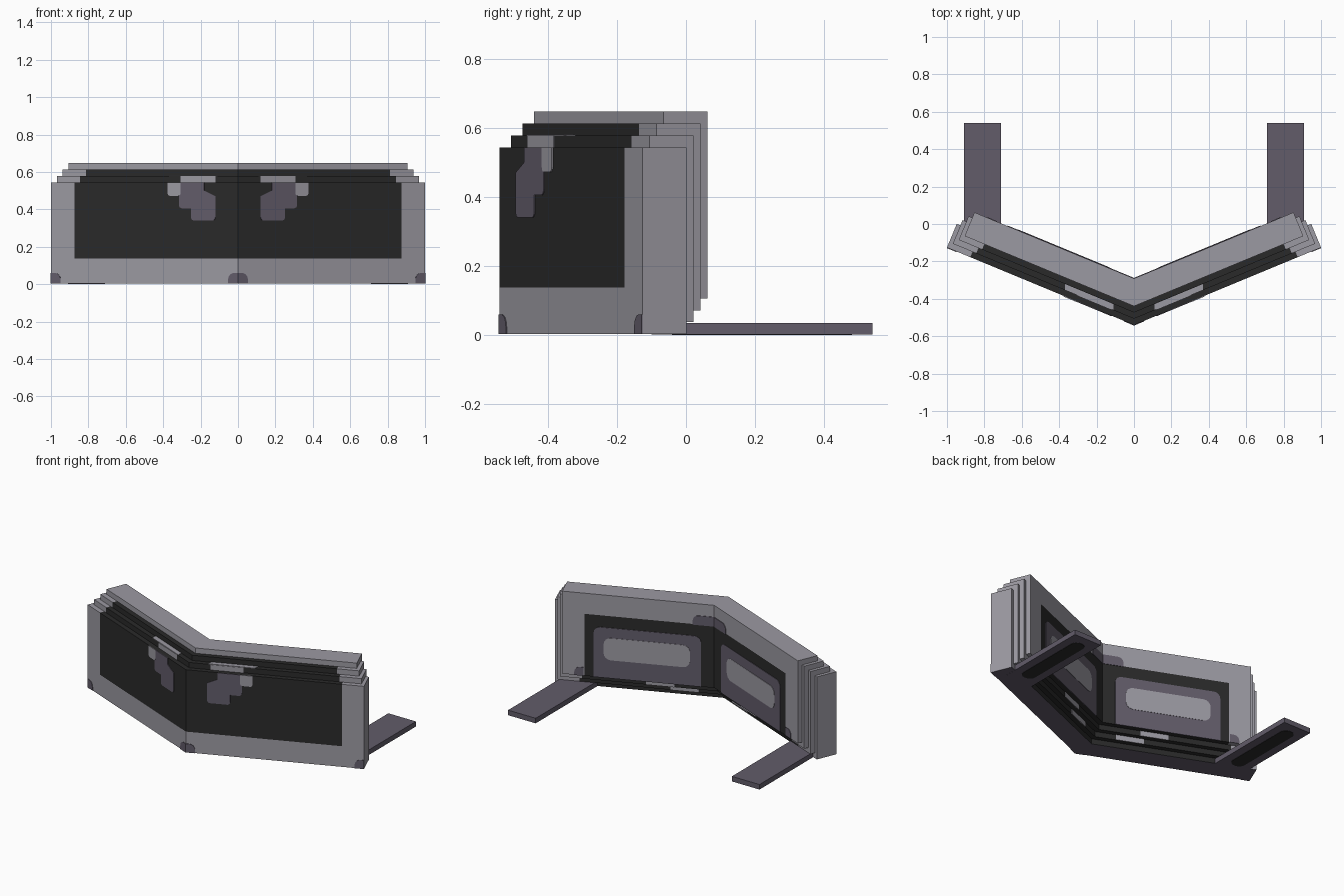
import bpy, bmesh, math
from mathutils import Vector

if "Cube" in bpy.data.objects:
    bpy.data.objects.remove(bpy.data.objects["Cube"], do_unlink=True)

ANGLE = math.radians(22.5)
SLOPE, COS, SIN = math.tan(ANGLE), math.cos(ANGLE), math.sin(ANGLE)
THICK, BORDER, HEIGHT, STEP = 0.137, 0.135, 0.54, 0.0345
LAYERS = 4
OUT = Vector((SIN, -COS, 0))    # front normal of the left wing
ALONG = Vector((COS, SIN, 0))   # direction of the wing away from the middle


def material(name, color):
    mat = bpy.data.materials.new(name)
    mat.use_nodes = True
    mat.diffuse_color = (*color, 1)
    mat.node_tree.nodes["Principled BSDF"].inputs["Base Color"].default_value = (*color, 1)
    return mat


light = material("light_grey", (0.33, 0.32, 0.36))
slate = material("purple_grey", (0.122, 0.107, 0.144))
dark = material("charcoal", (0.023, 0.023, 0.023))
PALETTE = [light, slate, dark]
LIGHT, SLATE, DARK = range(3)


def finish(name, bm, mats, mirrored=True):
    mesh = bpy.data.meshes.new(name)
    bm.to_mesh(mesh)
    bm.free()
    for mat in mats:
        mesh.materials.append(mat)
    obj = bpy.data.objects.new(name, mesh)
    bpy.context.collection.objects.link(obj)
    if mirrored:
        obj.modifiers.new("Mirror", 'MIRROR').use_axis[0] = True
    return obj


def plate(name, mat, points, normal, depth=0.003, rounded=(), radius=0.03):
    """Thin flat marking, with chosen corners rounded."""
    bm = bmesh.new()
    verts = [bm.verts.new(p) for p in points]
    bm.faces.new(verts)
    if rounded:
        bmesh.ops.bevel(bm, geom=[verts[i] for i in rounded], offset=radius,
                        segments=4, profile=0.5, affect='VERTICES')
    ext = bmesh.ops.extrude_face_region(bm, geom=bm.faces[:])
    moved = [g for g in ext["geom"] if isinstance(g, bmesh.types.BMVert)]
    bmesh.ops.translate(bm, verts=moved, vec=normal * depth)
    bmesh.ops.recalc_face_normals(bm, faces=bm.faces)
    return finish(name, bm, [mat])


def front_y(i):
    return -0.54 + 0.0335 * i


def base_z(i):
    return 0.003 + STEP * i


def on_front(i, outline):
    return [Vector((x, front_y(i) + SLOPE * x, z)) for x, z in outline]


def on_back(i, outline):
    y = front_y(i) + THICK / COS
    return [Vector((x, y + SLOPE * x, z)) for x, z in outline]


def rect(x0, x1, z0, z1):
    return [(x0, z0), (x1, z0), (x1, z1), (x0, z1)]


# Four stepped chevron slabs
def slab(i):
    f, z0 = front_y(i), base_z(i)
    z1 = z0 + HEIGHT
    width = 1 - 0.0315 * i
    end = Vector((width, f + SLOPE * width, 0))
    foot = [Vector((0, f, 0)), end, end - OUT * THICK, Vector((0, f + THICK / COS, 0))]
    bm = bmesh.new()
    low = [bm.verts.new(p + Vector((0, 0, z0))) for p in foot]
    high = [bm.verts.new(p + Vector((0, 0, z1))) for p in foot]
    bm.faces.new(low[::-1])
    bm.faces.new(high)
    for k in range(3):
        bm.faces.new((low[k], low[k + 1], high[k + 1], high[k]))
    edge = end - ALONG * BORDER
    cuts = [(edge, ALONG), (Vector((0, 0, z0 + BORDER)), Vector((0, 0, 1))),
            (Vector((0, 0, z1 - BORDER)), Vector((0, 0, 1)))]
    for co, no in cuts:
        bmesh.ops.bisect_plane(bm, geom=bm.verts[:] + bm.edges[:] + bm.faces[:],
                               plane_co=co, plane_no=no)
    bm.normal_update()
    last = i == LAYERS - 1
    for face in bm.faces:
        c, n = face.calc_center_median(), face.normal
        inside = (c - edge).dot(ALONG) < 0
        if n.z < -0.5 and i == 0:
            face.material_index = SLATE
        elif n.z > 0.5:
            dark_here = inside and not last
            face.material_index = DARK if dark_here else LIGHT
        elif n.z < -0.5:
            face.material_index = DARK if inside else LIGHT
        elif n.dot(OUT) > 0.5:
            painted = inside and c.z > z0 + BORDER and not last
            face.material_index = DARK if painted else LIGHT
        elif n.dot(OUT) < -0.5:
            face.material_index = DARK if inside and c.z < z1 - BORDER else LIGHT
    finish("wall_slab_%d" % (i + 1), bm, PALETTE)


for i in range(LAYERS):
    slab(i)

# Front markings on the first slab
top = base_z(0) + HEIGHT
plate("front_patch", slate, on_front(0, [
    (0.12, 0.34), (0.25, 0.34), (0.25, 0.405), (0.315, 0.405), (0.315, 0.47),
    (0.305, top), (0.18, top), (0.18, 0.5), (0.12, 0.47)]), OUT,
    rounded=(0, 1, 3), radius=0.018)
plate("front_patch_tip", light, on_front(0, rect(0.305, 0.375, 0.472, top)), OUT, 0.004,
      rounded=(0, 1), radius=0.015)
plate("front_middle_spot", slate, on_front(0, rect(0, 0.052, 0.003, 0.06)), OUT,
      rounded=(2,), radius=0.035)
plate("front_corner_spot", slate, on_front(0, rect(0.948, 1, 0.003, 0.06)), OUT,
      rounded=(3,), radius=0.035)

# Markings on the second slab: front strip, upper ledge and lower back strip
strip_top = base_z(1) + HEIGHT
plate("ledge_front_strip", light, on_front(1, rect(0.12, 0.305, top, strip_top)), OUT)
ledge = on_front(1, [(0.11, strip_top), (0.37, strip_top)])
ledge += [p + Vector((0, 0.033, 0)) for p in reversed(ledge)]
plate("ledge_top_strip", light, ledge, Vector((0, 0, 1)))
for i in (1, 2):
    plate("back_low_strip_%d" % i, light,
          on_back(i, rect(0.12 * i, 0.12 * i + 0.16, base_z(i), base_z(i + 1))), -OUT)

# Back panel of the last slab
low = base_z(LAYERS - 1)
plate("back_panel", slate, on_back(3, rect(0.073, 0.676, low, 0.435)), -OUT, 0.003,
      rounded=(2, 3), radius=0.04)
plate("back_panel_strip", light, on_back(3, rect(0.134, 0.62, 0.225, 0.37)), -OUT, 0.005,
      rounded=range(4), radius=0.045)
plate("back_middle_spot", slate, on_back(3, rect(0, 0.12, 0.508, 0.57)), -OUT,
      rounded=(2,), radius=0.035)
plate("back_corner_spot", slate, on_back(3, rect(0.733, 0.785, low, low + 0.055)), -OUT,
      rounded=(2,), radius=0.035)


# Rear feet with a rounded dark slot underneath
def box(name, mat, lo, hi):
    bm = bmesh.new()
    bmesh.ops.create_cube(bm, size=1)
    for v in bm.verts:
        v.co = [lo[k] if v.co[k] < 0 else hi[k] for k in range(3)]
    finish(name, bm, [mat])


box("rear_foot", slate, (0.71, -0.1, 0.002), (0.91, 0.54, 0.035))
slot = [Vector(p + (0.002,)) for p in
        ((0.765, -0.04), (0.855, -0.04), (0.855, 0.48), (0.765, 0.48))]
plate("foot_slot", dark, slot, Vector((0, 0, -1)), 0.002, rounded=range(4), radius=0.04)
